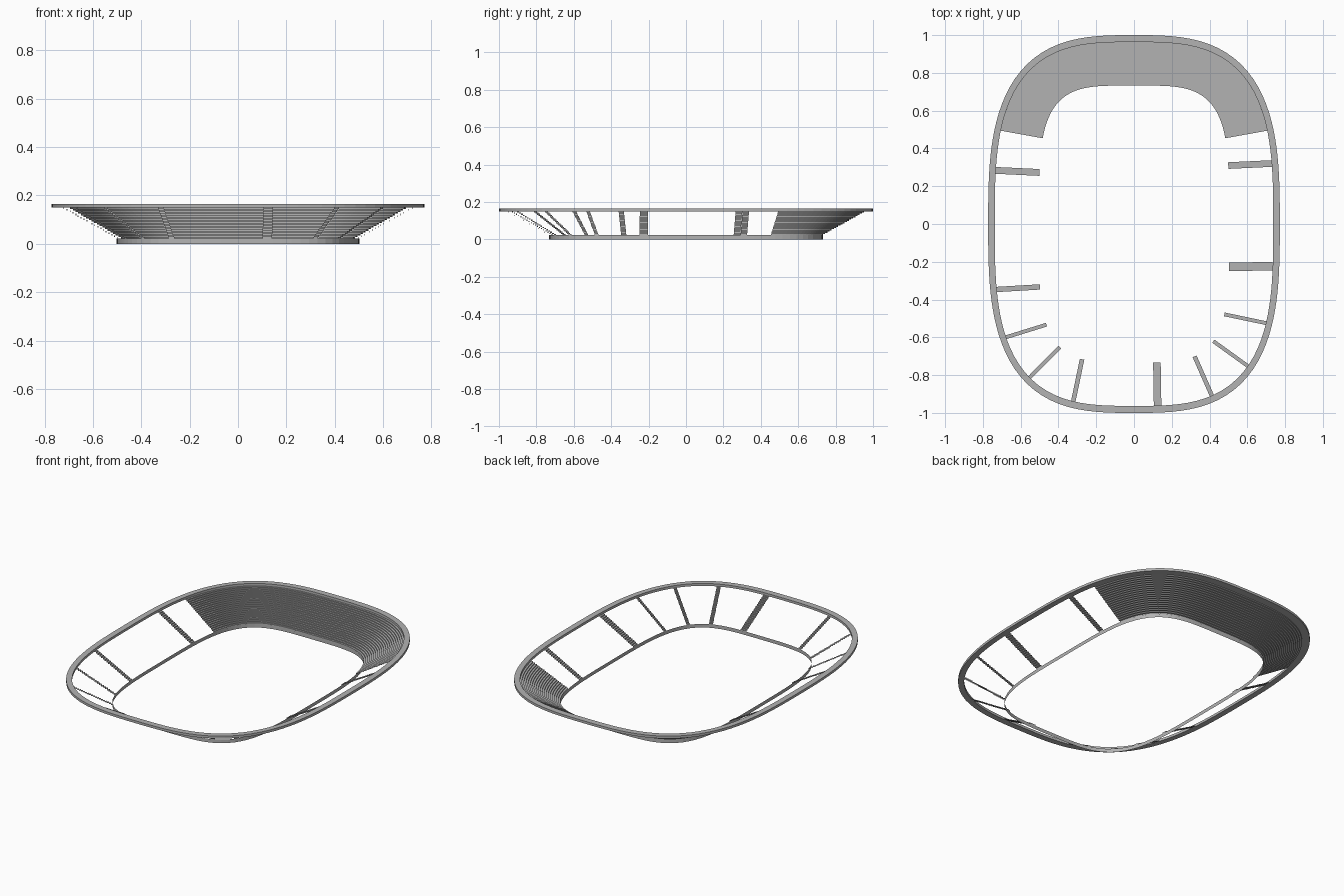
import bpy
import math
from mathutils import Vector

cube = bpy.data.objects.get("Cube")
if cube:
    bpy.data.objects.remove(cube)

STEPS = 20
SEGMENTS = 128
WALL_TOP, RIM_BOTTOM, RIM_TOP = 0.022, 0.15, 0.165

# Rounded outlines: half width, half length, squareness
FIELD = (0.503, 0.733, 4.0)
RIM_INNER = (0.737, 0.963, 3.1)
RIM_OUTER = (0.772, 1.0, 3.0)

grey = bpy.data.materials.new("concrete grey")
grey.use_nodes = True
colour = (0.45, 0.45, 0.45, 1)
grey.diffuse_color = colour
grey.node_tree.nodes["Principled BSDF"].inputs["Base Color"].default_value = colour


def outline_point(outline, degrees):
    """Point on a rounded outline in the given direction."""
    a, b, n = outline
    c, s = math.cos(math.radians(degrees)), math.sin(math.radians(degrees))
    r = (abs(c / a) ** n + abs(s / b) ** n) ** (-1 / n)
    return Vector((r * c, r * s, 0))


def add_grid(name, rows, closed=False):
    """Join equal rows of points into a sheet of quads."""
    count = len(rows[0])
    verts = [p for row in rows for p in row]
    faces = []
    for r in range(len(rows) - 1):
        for i in range(count if closed else count - 1):
            j = (i + 1) % count
            faces.append((r * count + i, r * count + j,
                          (r + 1) * count + j, (r + 1) * count + i))
    mesh = bpy.data.meshes.new(name)
    mesh.from_pydata(verts, [], faces)
    mesh.materials.append(grey)
    mesh.update()
    obj = bpy.data.objects.new(name, mesh)
    bpy.context.collection.objects.link(obj)
    return obj


def add_ring(name, profile):
    """Sweep (outline, height) pairs all the way round."""
    rows = []
    for outline, z in profile:
        rows.append([outline_point(outline, 360 * i / SEGMENTS) + Vector((0, 0, z))
                     for i in range(SEGMENTS)])
    return add_grid(name, rows, closed=True)


def add_terrace(name, inner, outer):
    """Stepped sheet rising from the inner row to the outer row."""
    rows = []
    for k in range(STEPS + 1):
        across = k / STEPS
        for level in (k, k + 1):
            if level > STEPS:
                continue
            z = WALL_TOP + (RIM_BOTTOM - WALL_TOP) * level / STEPS
            rows.append([p.lerp(q, across) + Vector((0, 0, z))
                         for p, q in zip(inner, outer)])
    return add_grid(name, rows)


# Low wall round the field and the raised outer rim
add_ring("field_wall", [(FIELD, 0), (FIELD, WALL_TOP)])
add_ring("outer_rim", [(RIM_INNER, RIM_BOTTOM), (RIM_OUTER, RIM_BOTTOM),
                       (RIM_OUTER, RIM_TOP), (RIM_INNER, RIM_TOP),
                       (RIM_INNER, RIM_BOTTOM)])

# Curved seating stand at the back
count = 64
inner_row = [outline_point(FIELD, 43.2 + 93.6 * i / count) for i in range(count + 1)]
outer_row = [outline_point(RIM_INNER, 35 + 110 * i / count) for i in range(count + 1)]
add_terrace("back_stand", inner_row, outer_row)

# Stairways: direction at the rim, direction at the field, width
stairways = {
    "left_back": (23.7, 31.8, 0.035),
    "left_middle": (-17, -24.2, 0.045),
    "left_front": (-36.9, -45, 0.02),
    "left_corner": (-51.3, -55.9, 0.02),
    "front_left": (-65.6, -65.4, 0.023),
    "front_middle": (-82.6, -80.6, 0.04),
    "front_right": (251.1, 249, 0.024),
    "right_corner": (235.8, 238.9, 0.02),
    "right_front": (221.5, 229, 0.02),
    "right_middle": (205.5, 213.8, 0.028),
    "right_back": (158.8, 151.4, 0.036),
}
for place, (rim_angle, field_angle, width) in stairways.items():
    low = outline_point(FIELD, field_angle)
    high = outline_point(RIM_INNER, rim_angle)
    along = (high - low).normalized()
    side = Vector((-along.y, along.x, 0)) * width / 2
    add_terrace("stairway_" + place, [low - side, low + side],
                [high - side, high + side])
